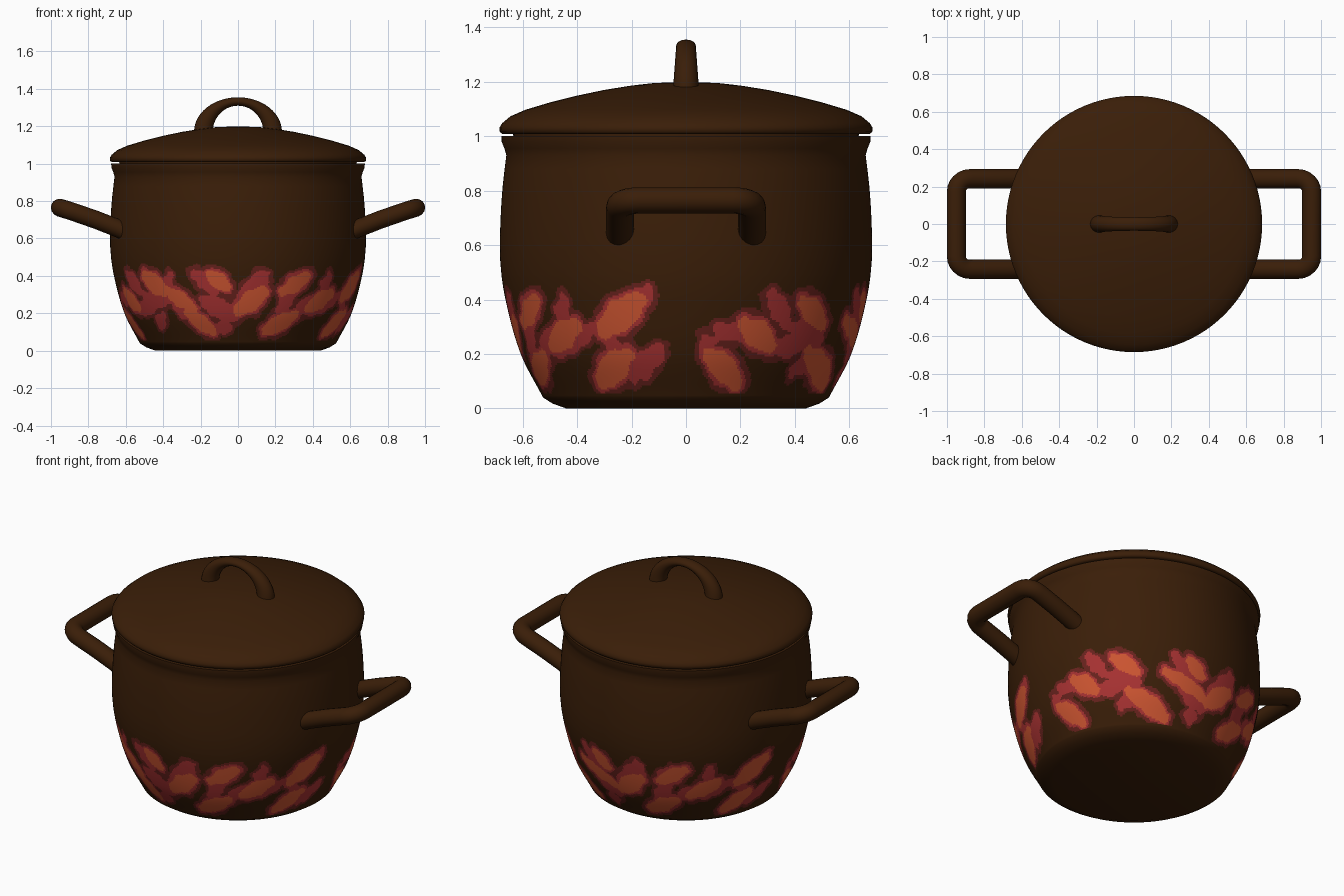
import bpy, bmesh, math
from mathutils import Vector

if "Cube" in bpy.data.objects:
    bpy.data.objects.remove(bpy.data.objects["Cube"])


def material(name, rgb):
    m = bpy.data.materials.new(name)
    lin = [((c / 255 + 0.055) / 1.055) ** 2.4 for c in rgb]
    m.diffuse_color = (*lin, 1)
    m.use_nodes = True
    m.node_tree.nodes["Principled BSDF"].inputs["Base Color"].default_value = m.diffuse_color
    return m


BROWN = material("brown enamel", (58, 30, 8))
MAROON = material("dark maroon", (104, 34, 29))
RED = material("flame red", (168, 50, 50))
ORANGE = material("flame orange", (205, 85, 49))


def finish(name, bm, mats=(BROWN,), angle=50):
    bmesh.ops.remove_doubles(bm, verts=bm.verts, dist=1e-5)
    bmesh.ops.recalc_face_normals(bm, faces=bm.faces)
    me = bpy.data.meshes.new(name)
    bm.to_mesh(me)
    bm.free()
    ob = bpy.data.objects.new(name, me)
    bpy.context.collection.objects.link(ob)
    for m in mats:
        me.materials.append(m)
    bpy.ops.object.select_all(action='DESELECT')
    bpy.context.view_layer.objects.active = ob
    ob.select_set(True)
    bpy.ops.object.shade_smooth_by_angle(angle=math.radians(angle))
    return ob


def skin(bm, rings):
    """Join successive vertex rings with quads and cap both ends."""
    rows = [[bm.verts.new(p) for p in r] for r in rings]
    for a, b in zip(rows, rows[1:]):
        for i in range(len(a)):
            j = (i + 1) % len(a)
            bm.faces.new((a[i], a[j], b[j], b[i]))
    bm.faces.new(rows[0])
    bm.faces.new(rows[-1])


def lathe(profile, n):
    bm = bmesh.new()
    skin(bm, [[(r * math.cos(2 * math.pi * i / n), r * math.sin(2 * math.pi * i / n), z)
               for i in range(n)] for r, z in profile])
    return bm


def smooth_radius(points, z):
    """Smooth (Hermite) radius at height z."""
    for k in range(len(points) - 1):
        (r1, z1), (r2, z2) = points[k], points[k + 1]
        if z <= z2 + 1e-9:
            r0, z0 = points[max(k - 1, 0)]
            r3, z3 = points[min(k + 2, len(points) - 1)]
            h = z2 - z1
            t = (z - z1) / h
            m1 = (r2 - r0) / (z2 - z0) * h
            m2 = (r3 - r1) / (z3 - z1) * h
            return ((2*t**3 - 3*t*t + 1) * r1 + (t**3 - 2*t*t + t) * m1
                    + (3*t*t - 2*t**3) * r2 + (t**3 - t*t) * m2)


# Pot body: fine rows in the painted band, coarser rows above, hollow inside
wall = [(0.525, 0.04), (0.607, 0.2), (0.663, 0.4), (0.683, 0.55), (0.681, 0.7),
        (0.673, 0.82), (0.66, 0.93)]
heights = [0.04 + 0.0075 * i for i in range(61)] + [0.55, 0.62, 0.7, 0.76, 0.82, 0.88, 0.93]
outer = [(0.44, 0.0), (0.49, 0.018)] + [(smooth_radius(wall, z), z) for z in heights]
rim = [(0.667, 0.955), (0.677, 0.98), (0.678, 1.0), (0.65, 1.0), (0.635, 0.95)]
inside = [(0.65, 0.7), (0.635, 0.4), (0.57, 0.2), (0.48, 0.05), (0.42, 0.03)]
body = lathe(outer + rim + inside, 480)

# Painted flames: each mark runs from (side, z) to (side, z) with a half width
front_leaves = [(-.51, .42, -.375, .315, .045), (-.39, .33, -.22, .215, .045),
                (-.165, .42, -.045, .325, .045), (-.02, .2, .16, .33, .055),
                (-.29, .22, -.12, .09, .045), (.13, .1, .32, .2, .05)]
side_leaves = [(-.32, .27, -.15, .415, .058), (-.5, .215, -.39, .315, .05),
               (-.6, .305, -.54, .41, .045), (-.32, .085, -.2, .21, .055),
               (.07, .215, .2, .075, .048), (.2, .325, .325, .215, .05),
               (.42, .405, .51, .295, .045), (.44, .215, .51, .075, .05),
               (.58, .33, .62, .22, .04)]
front_tongues = [(-.25, .43, -.1, .3, .045), (.14, .43, -.04, .15, .05), (-.2, .28, 0, .17, .06),
                 (-.12, .12, -.03, .13, .045), (-.36, .42, -.4, .3, .035),
                 (-.5, .36, -.35, .26, .045), (-.35, .26, -.2, .16, .05),
                 (.2, .2, .3, .3, .04), (.22, .3, .33, .42, .04), (.3, .2, .42, .28, .045)]
side_tongues = [(-.3, .3, -.13, .44, .04), (-.45, .42, -.46, .3, .035), (-.5, .2, -.33, .3, .045),
                (-.2, .1, -.08, .23, .045), (-.27, .2, -.27, .28, .04), (-.65, .42, -.6, .2, .04),
                (.07, .28, .1, .2, .035), (.1, .29, .25, .27, .04), (.3, .43, .38, .3, .045),
                (.3, .22, .45, .24, .045), (.43, .42, .5, .3, .05), (.38, .12, .46, .2, .04),
                (.38, .3, .5, .25, .045)]
ARC = 0.64


def place(mark, turn):
    """Wrap a flat mark round the wall: start, direction, half width."""
    s1, z1, s2, z2, w = mark
    a, b = [Vector((ARC * (turn + math.asin(s / max(smooth_radius(wall, z), abs(s)))), z))
            for s, z in ((s1, z1), (s2, z2))]
    inset = (b - a).normalized() * w * 0.5
    return a + inset, b - a - 2 * inset, w


def place_all(front, side):
    q = math.pi / 2
    out = []
    for m in front:
        out += [place(m, t) for t in ((-q, q) if m[0] > -.28 or m[4] == .06 else (-q,))
                if not (t == q and m in front_leaves and m[0] < -.17)]
    for m in side:
        out += [place(m, t) for t in ((0, 2 * q) if m[0] < .43 else (0,))]
    return out


leaves = place_all(front_leaves, side_leaves)
tongues = place_all(front_tongues, side_tongues)


def gap(u, z, mark):
    """Signed distance to a tapered mark."""
    a, d, w = mark
    du = (u - a.x + math.pi * ARC) % (2 * math.pi * ARC) - math.pi * ARC
    if abs(du) > 0.35:
        return 1
    dz = z - a.y
    t = min(1, max(0, (du * d.x + dz * d.y) / d.length_squared))
    return math.hypot(du - t * d.x, dz - t * d.y) - w * (1 - 0.45 * abs(2 * t - 1) ** 1.5)


def flame_index(u, z):
    wave = 0.005 * math.sin(u * 70 + z * 30) + 0.004 * math.sin(z * 110 - u * 40)
    leaf = min(gap(u, z, m) for m in leaves) + wave * 0.6
    if leaf < 0:
        return 3
    red = min(leaf - 0.014, min(gap(u, z, m) for m in tongues) + wave)
    return 2 if red < 0 else 1 if red < 0.02 else 0


for f in body.faces:
    p = f.calc_center_median()
    if 0.055 < p.z < 0.485 and math.hypot(p.x, p.y) > smooth_radius(wall, p.z) - 0.01:
        f.material_index = flame_index(math.atan2(p.y, p.x) * ARC, p.z)
finish("pot_body", body, (BROWN, MAROON, RED, ORANGE))

# Lid: shallow dome with a rounded rim and a seat resting in the pot
lid = [(0.60, 0.97), (0.633, 0.985), (0.635, 1.008), (0.675, 1.008), (0.684, 1.016),
       (0.685, 1.032), (0.675, 1.048), (0.645, 1.073), (0.59, 1.097), (0.5, 1.124),
       (0.4, 1.149), (0.3, 1.17), (0.2, 1.186), (0.12, 1.195), (0.05, 1.198), (0.01, 1.198)]
finish("lid", lathe(lid, 96))

# Lid handle: arch, thinner at the top and wider at the feet
bm = bmesh.new()
rings = []
for i in range(29):
    t = math.pi * i / 28
    c, s = math.cos(t), math.sin(t)
    out, inn = Vector((0.235 * c, 0, 1.17 + 0.185 * s)), Vector((0.135 * c, 0, 1.17 + 0.14 * s))
    mid, half = (out + inn) / 2, (out - inn) / 2
    side = Vector((0, 0.048 - 0.012 * s, 0))
    rings.append([mid + half * math.cos(k * math.pi / 8) + side * math.sin(k * math.pi / 8)
                  for k in range(16)])
skin(bm, rings)
finish("lid_handle", bm)

# Side handles: rounded U-shaped tubes rising outward
half_path = [(0.56, -0.242), (0.65, -0.242), (0.76, -0.242)]
half_path += [(0.88 + 0.07 * math.sin(a), -0.172 - 0.07 * math.cos(a))
              for a in (math.pi / 2 * i / 6 for i in range(7))]
path = half_path + [(x, -y) for x, y in reversed(half_path)]
centres = [Vector((x, y, 0.645 + 0.42 * (x - 0.62) - 0.18 * (x - 0.62) ** 2)) for x, y in path]
for name, sign in (("right_handle", 1), ("left_handle", -1)):
    bm = bmesh.new()
    rings = []
    for i, p in enumerate(centres):
        d = (centres[min(i + 1, len(centres) - 1)] - centres[max(i - 1, 0)]).normalized()
        n = Vector((-0.37, 0, 1))
        n = (n - d * n.dot(d)).normalized()
        b = d.cross(n)
        ring = [p + n * 0.048 * math.cos(k * math.pi / 8) + b * 0.051 * math.sin(k * math.pi / 8)
                for k in range(16)]
        rings.append([(sign * q.x, sign * q.y, q.z) for q in ring])
    skin(bm, rings)
    finish(name, bm)
